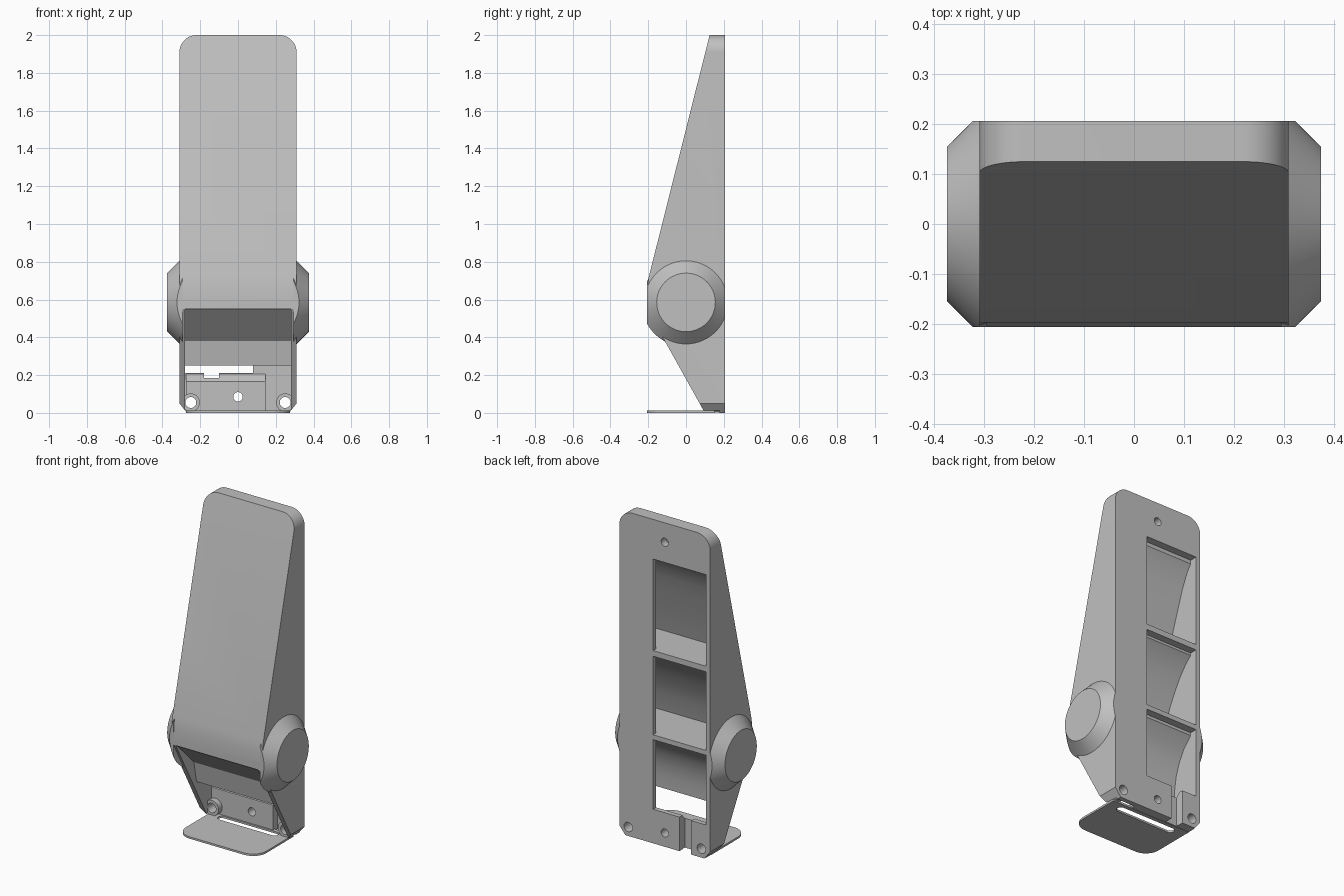
import bpy, bmesh, math
from mathutils import Matrix

if "Cube" in bpy.data.objects:
    bpy.data.objects.remove(bpy.data.objects["Cube"])

grey = bpy.data.materials.new("plain_grey")
grey.use_nodes = True
grey.diffuse_color = (0.53, 0.53, 0.53, 1)
grey.node_tree.nodes["Principled BSDF"].inputs["Base Color"].default_value = (0.53, 0.53, 0.53, 1)

BACK = 0.207     # rear plane
PANEL = 0.177    # inner face of the rear panel
INNER = 0.28     # inner half width


def add_object(name, bm):
    bmesh.ops.recalc_face_normals(bm, faces=bm.faces)
    mesh = bpy.data.meshes.new(name)
    bm.to_mesh(mesh)
    bm.free()
    ob = bpy.data.objects.new(name, mesh)
    bpy.context.collection.objects.link(ob)
    mesh.materials.append(grey)
    return ob


def prism(name, pts, axis, a, b):
    """Extrude a 2D outline along x (y,z), y (x,z) or z (x,y)."""
    place = {"x": lambda p, t: (t, p[0], p[1]),
             "y": lambda p, t: (p[0], t, p[1]),
             "z": lambda p, t: (p[0], p[1], t)}[axis]
    bm = bmesh.new()
    lo = [bm.verts.new(place(p, a)) for p in pts]
    hi = [bm.verts.new(place(p, b)) for p in pts]
    bm.faces.new(lo)
    bm.faces.new(hi)
    n = len(pts)
    for i in range(n):
        j = (i + 1) % n
        bm.faces.new((lo[i], lo[j], hi[j], hi[i]))
    return add_object(name, bm)


def rect(x0, x1, z0, z1):
    return [(x0, z0), (x1, z0), (x1, z1), (x0, z1)]


def arc(cx, cz, r, start, end, n):
    return [(cx + r * math.cos(math.radians(start + (end - start) * i / n)),
             cz + r * math.sin(math.radians(start + (end - start) * i / n))) for i in range(n + 1)]


def boolean(ob, cutter, operation="DIFFERENCE"):
    cutter.hide_render = True
    mod = ob.modifiers.new("cut", "BOOLEAN")
    mod.operation, mod.solver, mod.object = operation, "EXACT", cutter
    bpy.context.view_layer.objects.active = ob
    bpy.ops.object.modifier_apply(modifier=mod.name)
    bpy.data.objects.remove(cutter)


def hole(ob, x, z, r, y0, y1):
    boolean(ob, prism("hole_cutter", arc(x, z, r, 0, 360, 32)[:-1], "y", y0, y1))


def smooth(ob):
    bpy.ops.object.select_all(action="DESELECT")
    ob.select_set(True)
    bpy.context.view_layer.objects.active = ob
    bpy.ops.object.shade_smooth_by_angle(angle=math.radians(22))


# Wedge body, trimmed to the rounded front outline
body = prism("body", [(0.1, 0), (BACK, 0), (BACK, 2), (0.125, 2), (-0.197, 0.72),
                      (-0.204, 0.66), (-0.207, 0.6), (-0.207, 0.55)], "x", -0.31, 0.31)
outline = ([(-0.31, 0.05), (-0.27, -0.01), (0.27, -0.01), (0.31, 0.05)]
           + arc(0.22, 1.91, 0.09, 0, 90, 12) + arc(-0.22, 1.91, 0.09, 90, 180, 12))
outline[1:3] = [(-0.27, 0), (0.27, 0)]
boolean(body, prism("outline_cutter", outline, "y", -0.5, 0.5), "INTERSECT")

# Scooped pockets behind the front skin
upper = [(PANEL, 1.755), (0.13, 1.69), (0.088, 1.6), (0.05, 1.49),
         (0.012, 1.38), (-0.02, 1.28), (-0.045, 1.19), (PANEL, 1.19)]
middle = [(PANEL, 1.155), (0.12, 1.105), (0.068, 1.04), (0.022, 0.965),
          (-0.022, 0.88), (-0.06, 0.79), (-0.092, 0.67), (PANEL, 0.67)]
# Lower pocket joined to the open front cavity by a thin curved wall
lower = [(-0.4, 0.55), (-0.2, 0.55), (-0.03, 0.38), (-0.005, 0.25), (0.015, 0.25),
         (0.02, 0.33), (0.033, 0.41), (0.06, 0.49), (0.1, 0.56), (PANEL, 0.64),
         (PANEL, -0.1), (-0.4, -0.1)]
for pts in (upper, middle, lower):
    boolean(body, prism("pocket_cutter", pts, "x", -INNER, INNER))

# Windows through the rear panel
for z0, z1 in ((1.19, 1.755), (0.67, 1.155), (0.21, 0.64)):
    boolean(body, prism("window_cutter", rect(-INNER, 0.08, z0, z1), "y", 0.16, 0.3))

# Thickened block on the inside of the lower panel
block = prism("panel_block", [(0.135, 0.002), (0.135, 0.165), (0.178, 0.208), (0.195, 0.208),
                              (0.195, 0.002)], "x", -0.275, 0.145)

# Cable groove and screw holes
for ob in (body, block):
    boolean(ob, prism("groove_cutter", rect(-0.18, -0.1, -0.05, 0.23), "y", 0.155, 0.3))
    hole(ob, 0, 0.085, 0.025, 0.1, 0.3)
    for side in (-1, 1):
        hole(ob, side * 0.25, 0.055, 0.029, 0.05, 0.3)
hole(body, 0, 1.88, 0.025, 0.16, 0.3)
smooth(body)
smooth(block)

# Screw bosses and pivot caps, one on each side
for side, label in ((-1, "right"), (1, "left")):
    boss = prism(label + "_screw_boss", arc(side * 0.25, 0.055, 0.048, 0, 360, 32)[:-1],
                 "y", 0.1, 0.195)
    hole(boss, side * 0.25, 0.055, 0.029, 0.05, 0.3)
    smooth(boss)

    bm = bmesh.new()
    bmesh.ops.create_cone(bm, cap_ends=True, segments=96, radius1=0.235, radius2=0.155, depth=0.08,
                          matrix=Matrix.Translation((side * 0.335, 0, 0.585))
                          @ Matrix.Rotation(side * math.pi / 2, 4, "Y"))
    cap = add_object(label + "_pivot_cap", bm)
    boolean(cap, prism("cap_trim", rect(-BACK, BACK, 0, 1), "x", -0.5, 0.5), "INTERSECT")
    smooth(cap)

# Thin foot plate with rounded front corners and a slot
foot = prism("foot_plate", [(0.275, 0.15), (-0.275, 0.15)]
             + arc(-0.185, -0.117, 0.09, 180, 270, 10)
             + arc(0.185, -0.117, 0.09, 270, 360, 10), "z", 0, 0.012)
slot = arc(0.18, 0.1, 0.025, -90, 90, 10) + arc(-0.18, 0.1, 0.025, 90, 270, 10)
boolean(foot, prism("slot_cutter", slot, "z", -0.1, 0.1))
smooth(foot)
